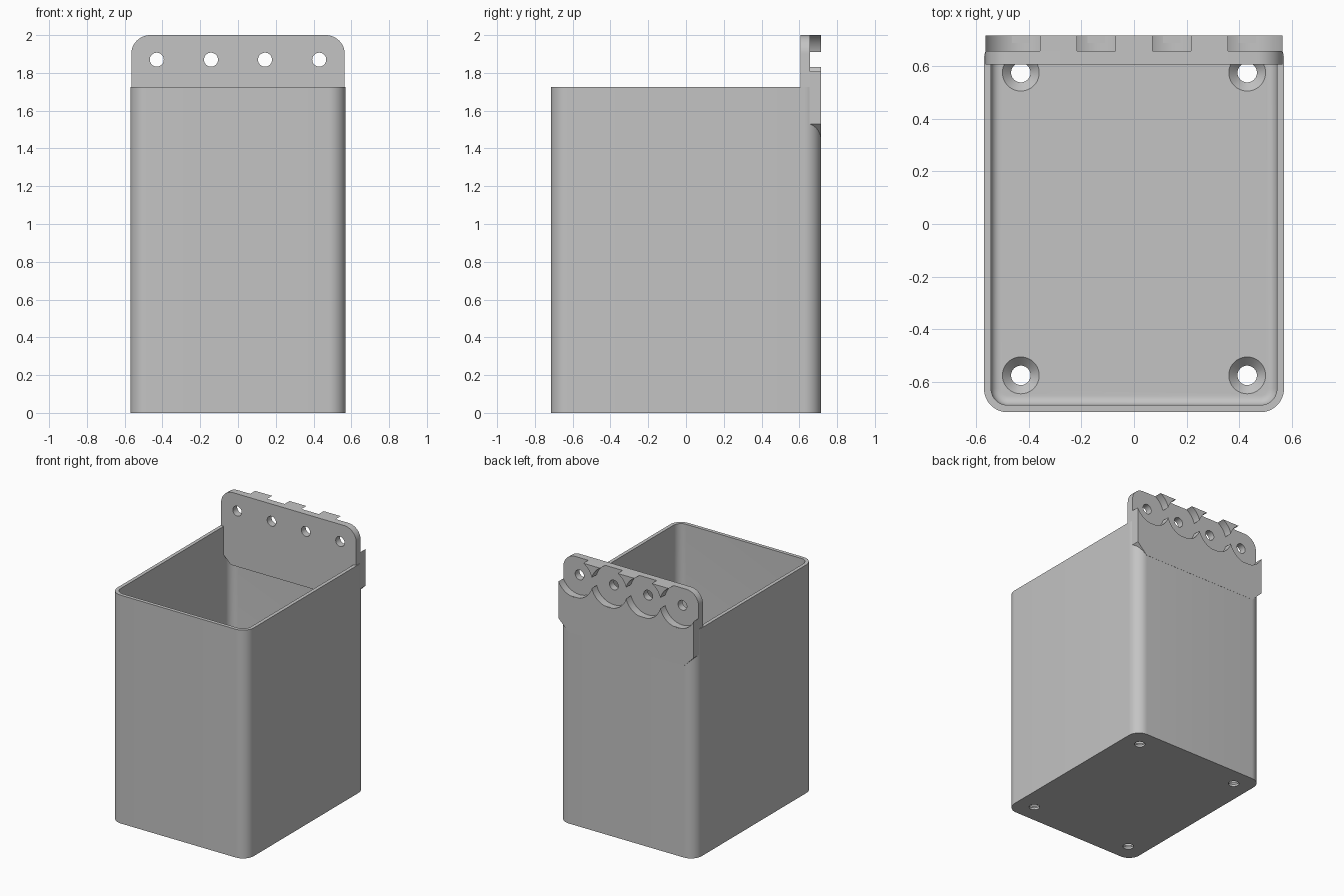
import bpy, bmesh
from math import sin, cos, pi, radians

cube = bpy.data.objects.get("Cube")
if cube:
    bpy.data.objects.remove(cube, do_unlink=True)

grey = bpy.data.materials.new("plain_grey")
grey.use_nodes = True
COLOUR = (0.55, 0.55, 0.55, 1)
grey.diffuse_color = COLOUR
grey.node_tree.nodes["Principled BSDF"].inputs["Base Color"].default_value = COLOUR

HOLE_R = 0.037
HOOK_X = [-0.43, -0.143, 0.143, 0.43]
HOOK_Z = 1.87
RIM_Z, FLOOR_Z = 1.725, 0.05
WIDTH, DEPTH = 0.57, 0.715


def arc(cx, cy, r, start, end, steps):
    """Points on an arc, angles in degrees."""
    angles = [radians(start + (end - start) * i / steps) for i in range(steps + 1)]
    return [(cx + r * cos(a), cy + r * sin(a)) for a in angles]


def rounded_ring(inset, z):
    """Rounded rectangle following the bin outline, moved inwards."""
    r = 0.09 - inset
    cx, cy = WIDTH - 0.09, DEPTH - 0.09
    pts = []
    for sx, sy, a in ((1, 1, 0), (-1, 1, 90), (-1, -1, 180), (1, -1, 270)):
        pts += arc(sx * cx, sy * cy, r, a, a + 90, 12)
    return [(x, y, z) for x, y in pts]


def circle_ring(x, y, r, z):
    return [(px, py, z) for px, py in arc(x, y, r, 0, 360, 40)[:-1]]


def loft(name, rings):
    """Skin a stack of equal rings and close both ends."""
    bm = bmesh.new()
    loops = [[bm.verts.new(p) for p in ring] for ring in rings]
    n = len(loops[0])
    for low, high in zip(loops, loops[1:]):
        for i in range(n):
            j = (i + 1) % n
            bm.faces.new((low[i], low[j], high[j], high[i]))
    bm.faces.new(loops[0][::-1])
    bm.faces.new(loops[-1])
    bmesh.ops.recalc_face_normals(bm, faces=bm.faces)
    mesh = bpy.data.meshes.new(name)
    bm.to_mesh(mesh)
    bm.free()
    mesh.materials.append(grey)
    obj = bpy.data.objects.new(name, mesh)
    bpy.context.collection.objects.link(obj)
    return obj


def slab(name, outline, y0, y1):
    """Extrude an x-z outline along y."""
    return loft(name, [[(x, y, z) for x, z in outline] for y in (y0, y1)])


def cut(target, cutters):
    """Subtract the cutters, then remove them."""
    bpy.context.view_layer.objects.active = target
    for c in cutters:
        mod = target.modifiers.new("cut", 'BOOLEAN')
        mod.operation = 'DIFFERENCE'
        mod.solver = 'EXACT'
        mod.object = c
        bpy.ops.object.modifier_apply(modifier=mod.name)
        bpy.data.objects.remove(c, do_unlink=True)


def round_cutters(radius):
    """Horizontal cylinders at the hook positions."""
    return [slab("cutter", arc(x, HOOK_Z, radius, 0, 360, 64)[:-1], 0.5, 0.8)
            for x in HOOK_X]


# Open bin: outer wall, rim, inner wall, filleted floor
WALL, FILLET = 0.027, 0.035
rings = [rounded_ring(0, 0), rounded_ring(0, RIM_Z), rounded_ring(WALL, RIM_Z)]
for i in range(7):
    a = pi / 2 * i / 6
    rings.append(rounded_ring(WALL + FILLET * (1 - cos(a)),
                              FLOOR_Z + FILLET * (1 - sin(a))))
storage_bin = loft("bin", rings)

# Countersunk floor holes
sinks = []
for x in (-0.43, 0.43):
    for y in (-0.575, 0.575):
        profile = [(HOLE_R, -0.1), (HOLE_R, 0.016), (0.07, FLOOR_Z), (0.07, 0.08)]
        sinks.append(loft("cutter", [circle_ring(x, y, r, z) for r, z in profile]))
cut(storage_bin, sinks)

# Shared bracket outline: rounded top corners, chamfered bottom corners
SIDE, CORNER, LOW, CHAMFER = 0.565, 0.1, 1.45, 0.08
outline = arc(SIDE - CORNER, 2 - CORNER, CORNER, 0, 90, 12)
outline += arc(CORNER - SIDE, 2 - CORNER, CORNER, 90, 180, 12)
outline += [(-SIDE, LOW + CHAMFER), (CHAMFER - SIDE, LOW),
            (SIDE - CHAMFER, LOW), (SIDE, LOW + CHAMFER)]

# Mounting plate with screw holes
plate = slab("mounting_plate", outline, 0.605, 0.657)
cut(plate, round_cutters(HOLE_R))

# Back layer with overlapping round recesses
back_layer = slab("scalloped_back", outline, 0.657, 0.716)
cut(back_layer, round_cutters(0.149))

for obj in (storage_bin, plate, back_layer):
    bpy.ops.object.select_all(action='DESELECT')
    obj.select_set(True)
    bpy.context.view_layer.objects.active = obj
    bpy.ops.object.shade_smooth_by_angle(angle=radians(30))
